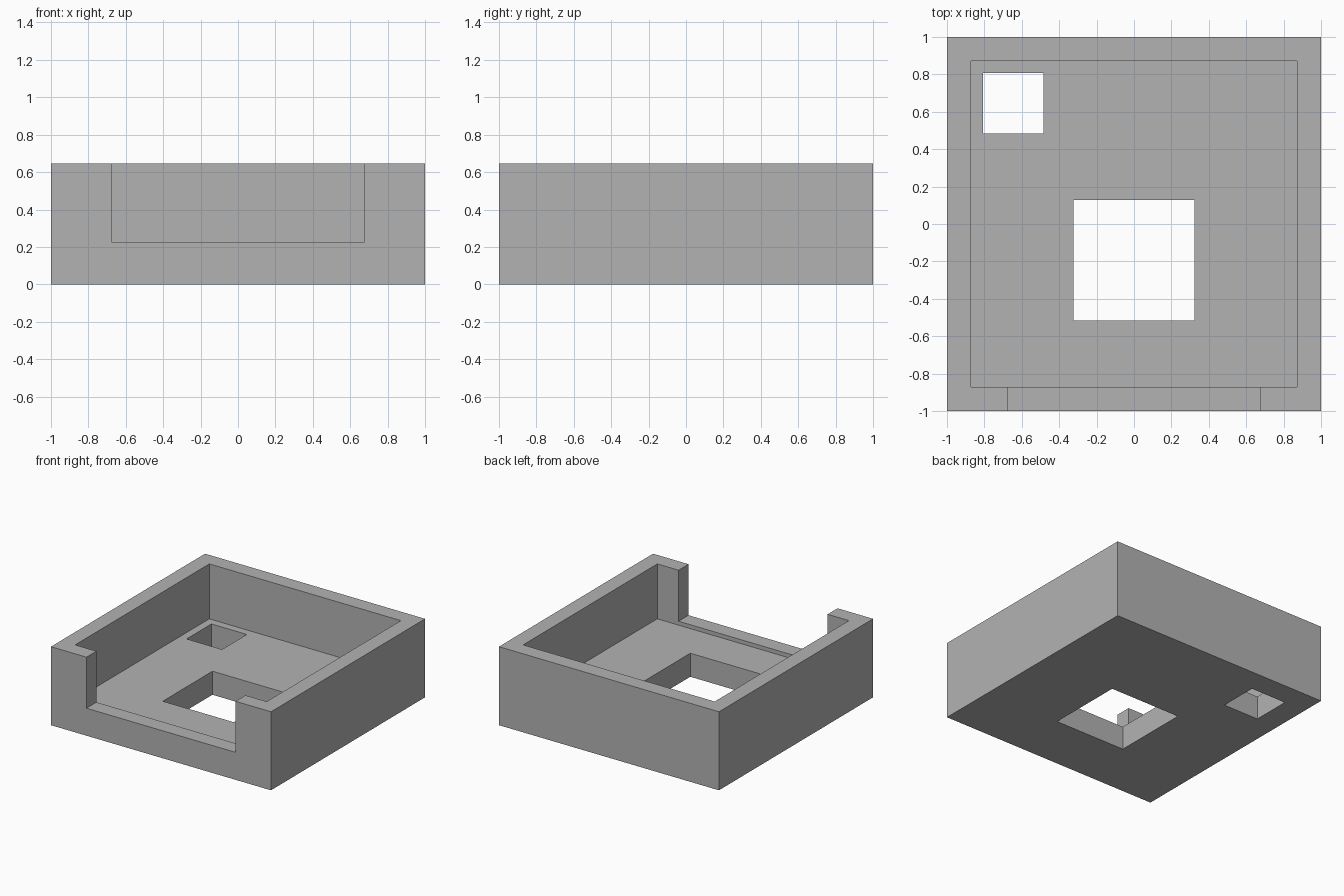
import bpy

cube = bpy.data.objects.get("Cube")
if cube:
    bpy.data.objects.remove(cube, do_unlink=True)

U = 1 / 62            # one design unit
HEIGHT, FLOOR, SILL = 40, 12, 14
OUTER, INNER, NOTCH = 62, 54, 42

grey = bpy.data.materials.new("plain_grey")
grey.use_nodes = True
colour = (0.45, 0.45, 0.45, 1)
grey.diffuse_color = colour
grey.node_tree.nodes["Principled BSDF"].inputs["Base Color"].default_value = colour


def box(name, x, y, z):
    """Box from (min, max) ranges in design units."""
    ranges = (x, y, z)
    bpy.ops.mesh.primitive_cube_add(size=1)
    obj = bpy.context.object
    obj.name = name
    obj.location = [(a + b) / 2 * U for a, b in ranges]
    obj.scale = [(b - a) * U for a, b in ranges]
    bpy.ops.object.transform_apply(location=True, rotation=False, scale=True)
    return obj


def cut(target, cutter):
    """Subtract the cutter, then discard it."""
    cutter.hide_render = True
    mod = target.modifiers.new(cutter.name, 'BOOLEAN')
    mod.operation, mod.solver, mod.object = 'DIFFERENCE', 'EXACT', cutter
    bpy.context.view_layer.objects.active = target
    bpy.ops.object.modifier_apply(modifier=mod.name)
    bpy.data.objects.remove(cutter, do_unlink=True)


# Solid block that becomes the open tray
tray = box("open_tray", (-OUTER, OUTER), (-OUTER, OUTER), (0, HEIGHT))
tray.data.materials.append(grey)

# Hollow interior
cut(tray, box("interior", (-INNER, INNER), (-INNER, INNER), (FLOOR, HEIGHT + 10)))
# Wide notch in the front wall, leaving a low sill above the floor
cut(tray, box("front_notch", (-NOTCH, NOTCH), (-OUTER - 10, -INNER + 5), (SILL, HEIGHT + 10)))
# Square openings through the floor
cut(tray, box("large_opening", (-20, 20), (-32, 8), (-10, FLOOR + 10)))
cut(tray, box("small_opening", (-50, -30), (30, 50), (-10, FLOOR + 10)))
